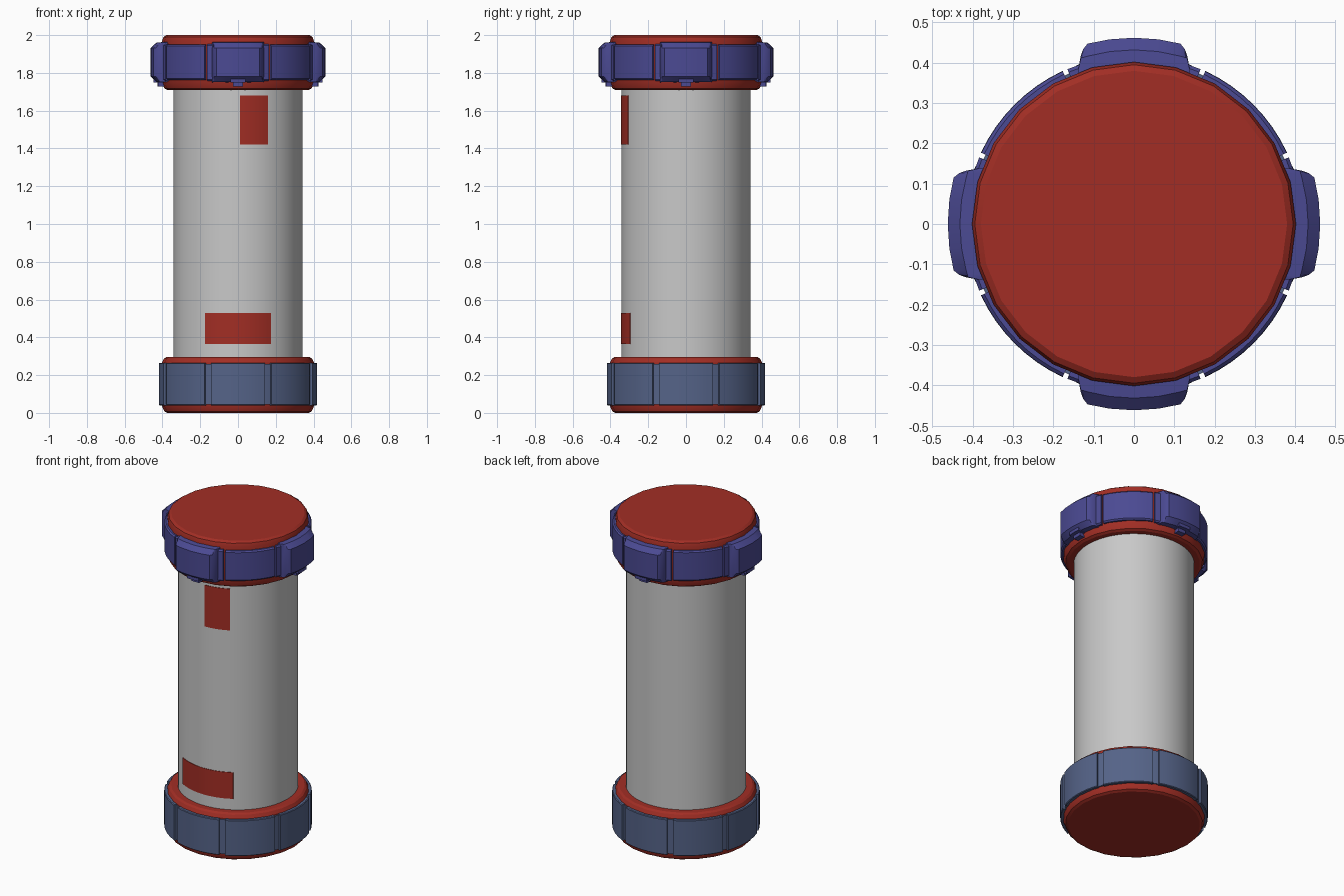
import bpy, bmesh, math
from mathutils import Matrix

cube = bpy.data.objects.get("Cube")
if cube:
    bpy.data.objects.remove(cube)


def material(name, rgb):
    m = bpy.data.materials.new(name)
    m.use_nodes = True
    m.diffuse_color = (*rgb, 1)
    m.node_tree.nodes["Principled BSDF"].inputs["Base Color"].default_value = (*rgb, 1)
    return m


RED = material("brick red", (0.36, 0.027, 0.018))
GREY = material("light grey", (0.58, 0.58, 0.58))
VIOLET = material("violet blue", (0.07, 0.068, 0.29))
SLATE = material("slate blue", (0.09, 0.125, 0.245))


def loft(name, loops, mat, turn=0):
    """Skin equal-length point loops, close both ends, turn about z."""
    bm = bmesh.new()
    rings = [[bm.verts.new(p) for p in loop] for loop in loops]
    for a, b in zip(rings, rings[1:]):
        for i in range(len(a)):
            j = (i + 1) % len(a)
            bm.faces.new((a[i], a[j], b[j], b[i]))
    bm.faces.new(rings[0])
    bm.faces.new(rings[-1])
    bmesh.ops.recalc_face_normals(bm, faces=bm.faces)
    bm.transform(Matrix.Rotation(turn, 4, "Z"))
    mesh = bpy.data.meshes.new(name)
    bm.to_mesh(mesh)
    bm.free()
    mesh.materials.append(mat)
    obj = bpy.data.objects.new(name, mesh)
    bpy.context.collection.objects.link(obj)
    bpy.ops.object.select_all(action="DESELECT")
    obj.select_set(True)
    bpy.context.view_layer.objects.active = obj
    bpy.ops.object.shade_smooth_by_angle(angle=math.radians(25))
    return obj


def lathe(name, profile, mat, sides):
    steps = [2 * math.pi * i / sides for i in range(sides)]
    return loft(name, [[(r * math.cos(t), r * math.sin(t), z) for t in steps]
                       for r, z in profile], mat)


def on_front(x, r, z):
    """Point at radius r on the front side."""
    return (x, -math.sqrt(r * r - x * x), z)


def sector(name, half_angle, profile, mat, turn=0, steps=8):
    """Sweep a radius/height profile through an arc centred on the front."""
    arc = [half_angle * (2 * i / steps - 1) for i in range(steps + 1)]
    return loft(name, [[(r * math.sin(t), -r * math.cos(t), z) for r, z in profile]
                       for t in arc], mat, turn)


def band_profile(inner, outer, z0, z1, bevel):
    return [(inner, z0), (outer - bevel, z0), (outer, z0 + bevel),
            (outer, z1 - bevel), (outer - bevel, z1), (inner, z1)]


def curved_plate(name, x0, x1, z0, z1, r0, r1, mat, turn=0, steps=10):
    xs = [x0 + (x1 - x0) * i / steps for i in range(steps + 1)]
    return loft(name, [[on_front(x, r, z) for r, z in
                        ((r0, z0), (r1, z0), (r1, z1), (r0, z1))] for x in xs], mat, turn)


# Tube and end caps
lathe("body_tube", [(0.342, 0.2), (0.342, 1.8)], GREY, 64)
lathe("bottom_cap", [(0.375, 0), (0.39, 0.008), (0.402, 0.035), (0.402, 0.268),
                     (0.392, 0.287), (0.38, 0.295)], RED, 24)
lathe("top_cap", [(0.375, 1.71), (0.39, 1.718), (0.402, 1.75), (0.402, 1.97),
                  (0.395, 1.99), (0.38, 2.0)], RED, 24)

# Painted panels on the tube
curved_plate("upper_panel", 0.01, 0.158, 1.42, 1.68, 0.338, 0.345, RED)
curved_plate("lower_panel", -0.175, 0.175, 0.365, 0.53, 0.338, 0.345, RED, steps=16)

# Bottom band: eight blocks with shallow grooves between them
lathe("bottom_band_core", [(0.407, 0.045), (0.407, 0.26)], SLATE, 48)
for k in range(8):
    sector("bottom_band_block", math.radians(20),
           band_profile(0.39, 0.419, 0.04, 0.265, 0.004), SLATE, k * math.pi / 4)

# Top band: wide plates behind the pads, narrow plates between them
for k in range(4):
    turn = k * math.pi / 2
    sector("pad_backing", math.radians(23.3),
           band_profile(0.39, 0.418, 1.757, 1.953, 0.008), VIOLET, turn)
    sector("top_band_plate", math.radians(20),
           band_profile(0.39, 0.418, 1.762, 1.95, 0.008), VIOLET, turn + math.pi / 4)

    # Raised pad with sloping sides
    edge = [(0.138, 0.41), (0.132, 0.438), (0.126, 0.452), (0.115, 0.462), (0.06, 0.462)]
    stations = [(-x, r) for x, r in edge] + [(0, 0.462)] + edge[::-1]
    loops = []
    for x, r in stations:
        mid = min(0.432, r - 0.002)
        loops.append([on_front(x, *p) for p in
                      ((0.39, 1.75), (mid, 1.752), (r, 1.78),
                       (r, 1.933), (mid, 1.96), (0.39, 1.964))])
    loft("raised_pad", loops, VIOLET, turn)

    # Latch tab under the pad
    curved_plate("tab_head", -0.04, 0.04, 1.748, 1.772, 0.39, 0.448, VIOLET, turn, 4)
    curved_plate("tab_foot", -0.027, 0.027, 1.727, 1.76, 0.39, 0.425, VIOLET, turn, 4)
